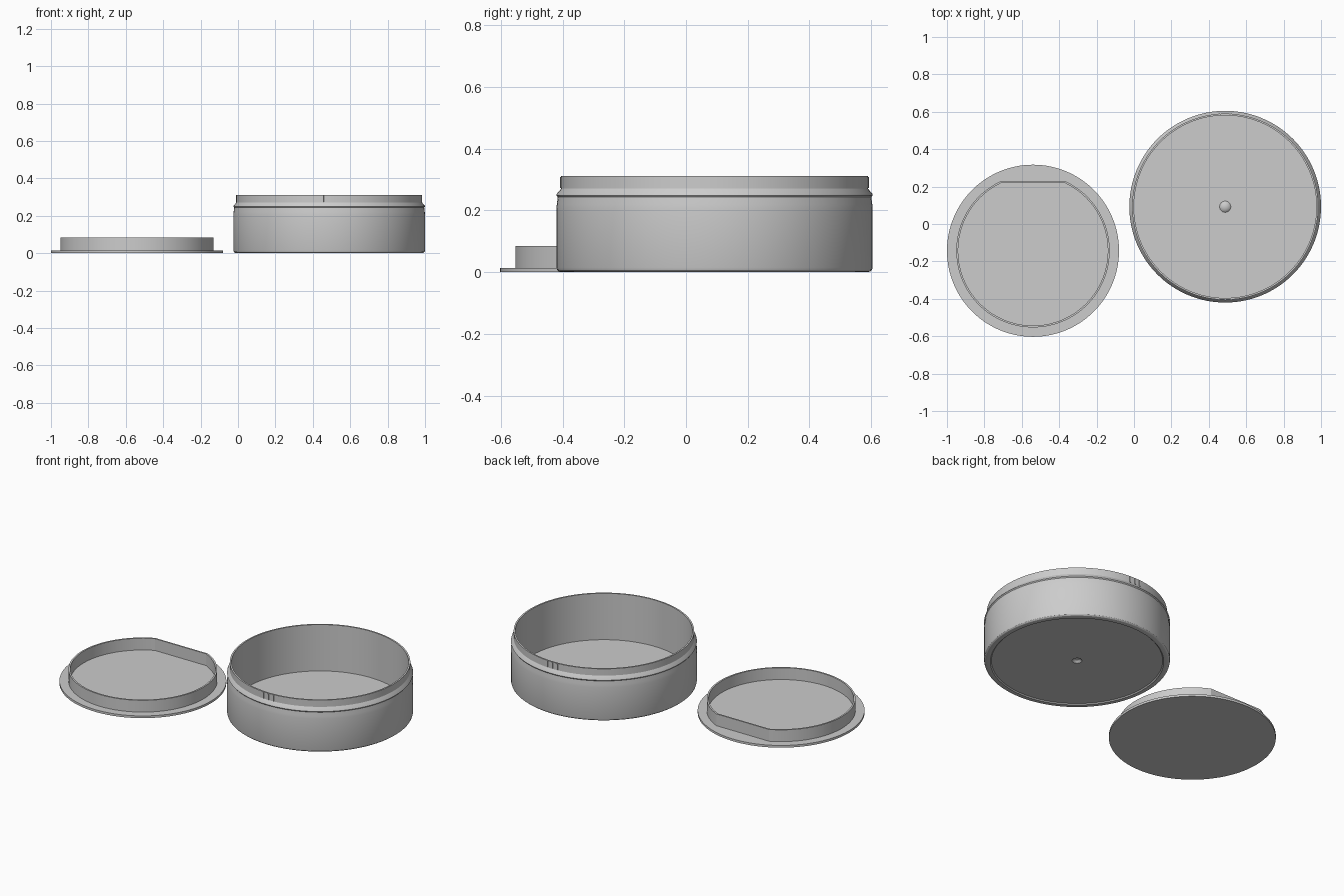
import bpy, bmesh, math
from mathutils import Matrix

if "Cube" in bpy.data.objects:
    bpy.data.objects.remove(bpy.data.objects["Cube"])

SEG = 128
JAR = (0.4875, 0.0925)
LID = (-0.54, -0.143)

grey = bpy.data.materials.new("plain grey")
grey.diffuse_color = (0.604, 0.604, 0.604, 1)
grey.use_nodes = True
grey.node_tree.nodes["Principled BSDF"].inputs["Base Color"].default_value = grey.diffuse_color


def finish(name, bm, loc):
    bmesh.ops.recalc_face_normals(bm, faces=bm.faces)
    mesh = bpy.data.meshes.new(name)
    bm.to_mesh(mesh)
    bm.free()
    ob = bpy.data.objects.new(name, mesh)
    ob.location = (loc[0], loc[1], 0)
    mesh.materials.append(grey)
    bpy.context.collection.objects.link(ob)
    bpy.ops.object.select_all(action='DESELECT')
    ob.select_set(True)
    bpy.context.view_layer.objects.active = ob
    bpy.ops.object.shade_smooth_by_angle(angle=math.radians(25))
    return ob


def lathe(name, profile, loc):
    """Revolve an (r, z) profile that starts and ends on the axis."""
    bm = bmesh.new()
    rings = []
    for r, z in profile:
        n = SEG if r > 0 else 1
        rings.append([bm.verts.new((r * math.cos(2 * math.pi * i / SEG),
                                    r * math.sin(2 * math.pi * i / SEG), z))
                      for i in range(n)])
    for a, b in zip(rings, rings[1:]):
        for i in range(SEG):
            j = (i + 1) % SEG
            quad = [a[i % len(a)], a[j % len(a)], b[j % len(b)], b[i % len(b)]]
            bm.faces.new(list(dict.fromkeys(quad)))
    return finish(name, bm, loc)


# Jar: dimpled base, rounded foot, wall, shoulder bead, neck, hollow inside
lathe("jar_body", [
    (0, 0.02), (0.016, 0.017), (0.028, 0.006),
    (0.472, 0.006), (0.478, 0), (0.496, 0), (0.504, 0.002),
    (0.510, 0.007), (0.5125, 0.015), (0.5125, 0.205), (0.511, 0.22),
    (0.508, 0.243), (0.5125, 0.249), (0.511, 0.254), (0.499, 0.268),
    (0.4975, 0.271), (0.4975, 0.312), (0.488, 0.312), (0.488, 0.03),
    (0.03, 0.03), (0.024, 0.036), (0.013, 0.041), (0, 0.043)], JAR)

# Small grip ribs on the front and back of the neck
bm = bmesh.new()
for side in (-90, 90):
    for step in (-3.8, 0, 3.8):
        turn = Matrix.Rotation(math.radians(side + step), 4, 'Z')
        place = Matrix.Translation((0.4975, 0, 0.291))
        size = Matrix.Diagonal((0.006, 0.008, 0.036, 1))
        bmesh.ops.create_cube(bm, size=1, matrix=turn @ place @ size)
finish("neck_ribs", bm, JAR)

# Lid disc
lathe("lid_disc", [(0, 0), (0.46, 0), (0.46, 0.0135), (0, 0.0135)], LID)


def flat_circle(r, chord):
    """Circle outline with its back cut off straight at y = chord."""
    a = math.asin(chord / r)
    sweep = math.pi + 2 * a
    return [(r * math.cos(a - sweep * i / 112), r * math.sin(a - sweep * i / 112))
            for i in range(113)]


# Lid collar: thin upright wall with one straight side
bm = bmesh.new()
outer, inner = flat_circle(0.41, 0.37), flat_circle(0.40, 0.361)
loops = [[bm.verts.new((x, y, z)) for x, y in line]
         for line, z in ((outer, 0.012), (outer, 0.085), (inner, 0.085), (inner, 0.012))]
for k in range(4):
    a, b = loops[k], loops[(k + 1) % 4]
    for i in range(len(a)):
        j = (i + 1) % len(a)
        bm.faces.new((a[i], a[j], b[j], b[i]))
finish("lid_collar", bm, LID)
